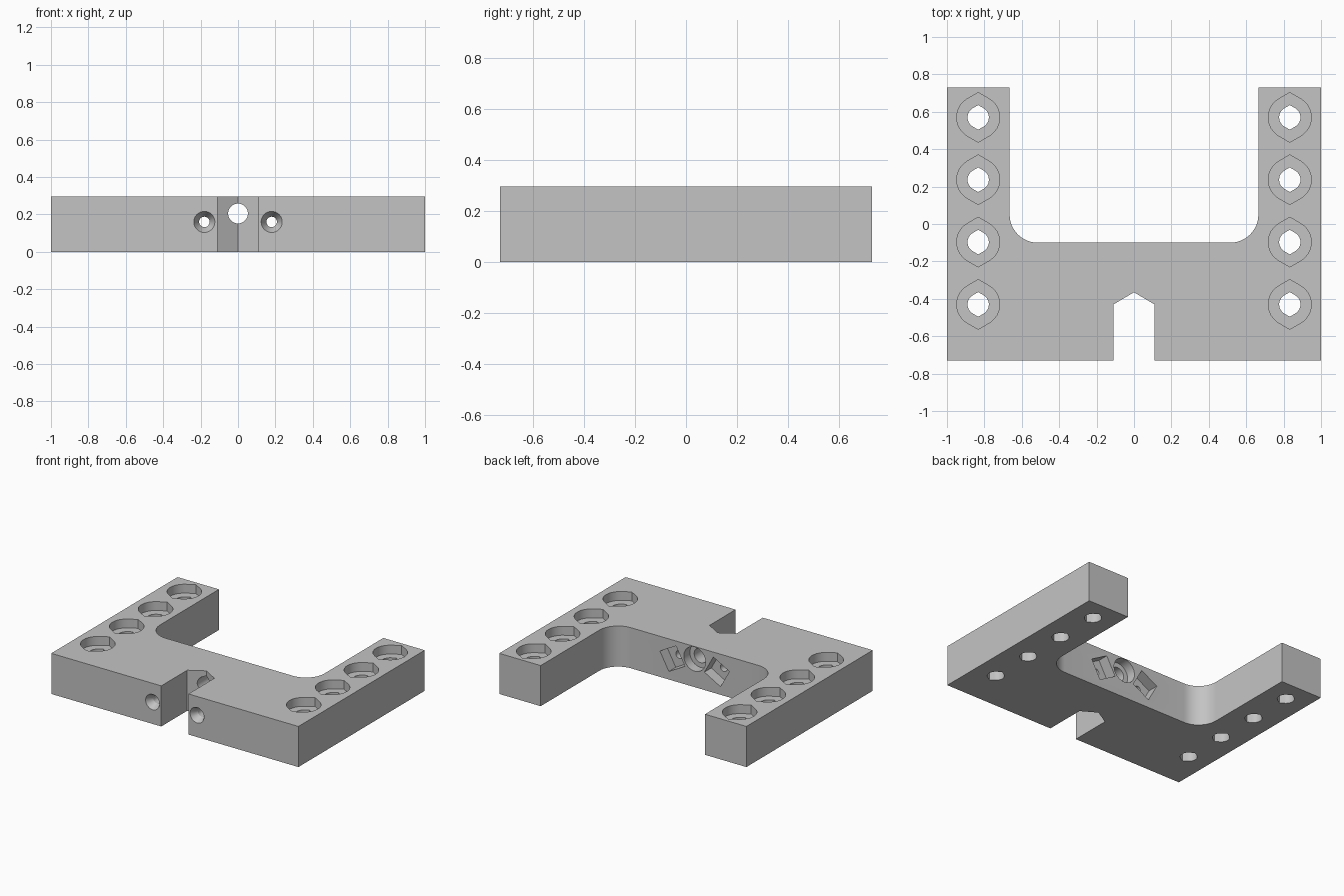
import bpy
import bmesh
from math import cos, sin, pi, radians
from mathutils import Matrix

cube = bpy.data.objects.get("Cube")
if cube:
    bpy.data.objects.remove(cube, do_unlink=True)

HEIGHT = 0.297

grey = bpy.data.materials.new("plain grey")
grey.use_nodes = True
colour = (0.55, 0.55, 0.55, 1)
grey.diffuse_color = colour
grey.node_tree.nodes["Principled BSDF"].inputs["Base Color"].default_value = colour


def add_object(name, bm):
    bmesh.ops.recalc_face_normals(bm, faces=bm.faces[:])
    mesh = bpy.data.meshes.new(name)
    bm.to_mesh(mesh)
    bm.free()
    mesh.materials.append(grey)
    obj = bpy.data.objects.new(name, mesh)
    bpy.context.collection.objects.link(obj)
    return obj


def prism(name, outline, z0, z1):
    """Extrude a flat outline from z0 to z1."""
    bm = bmesh.new()
    face = bm.faces.new([bm.verts.new((x, y, z0)) for x, y in outline])
    made = bmesh.ops.extrude_face_region(bm, geom=[face])["geom"]
    top = [v for v in made if isinstance(v, bmesh.types.BMVert)]
    bmesh.ops.translate(bm, verts=top, vec=(0, 0, z1 - z0))
    return add_object(name, bm)


def rod(name, x, z, y0, y1, r0, r1, sides=32, turn=0):
    """Cylinder, cone or polygon bar along y."""
    bm = bmesh.new()
    bmesh.ops.create_cone(bm, cap_ends=True, segments=sides,
                          radius1=r0, radius2=r1, depth=y1 - y0)
    spin = Matrix.Rotation(radians(turn), 4, 'Y')
    lay = Matrix.Rotation(-pi / 2, 4, 'X')
    place = Matrix.Translation((x, (y0 + y1) / 2, z))
    bmesh.ops.transform(bm, matrix=place @ spin @ lay, verts=bm.verts[:])
    return add_object(name, bm)


def pointed_circle(cx, cy, r):
    """Circle drawn out to a tangent point at both ends in y."""
    pts = []
    for side in (0, pi):
        for i in range(13):
            a = side + radians(-60 + 10 * i)
            pts.append((cx + r * cos(a), cy + r * sin(a)))
        tip = 1 if side == 0 else -1
        pts.append((cx, cy + tip * r / cos(radians(30))))
    return pts


# U-shaped body: right half of the outline, then its mirror
half = [(0, -0.365), (0.11, -0.43), (0.11, -0.73), (1, -0.73),
        (1, 0.73), (0.665, 0.73)]
for i in range(13):
    a = -radians(7.5 * i)
    half.append((0.515 + 0.15 * cos(a), 0.05 + 0.15 * sin(a)))
outline = half + [(-x, y) for x, y in reversed(half[1:])]
body = prism("bracket_body", outline, 0, HEIGHT)

cutters = []
for s in (-1, 1):
    # Arm mounting holes with recessed heads
    for row in range(4):
        y = -0.43 + row / 3
        cutters.append(prism("arm_hole", pointed_circle(s * 0.833, y, 0.057),
                             -0.1, HEIGHT + 0.1))
        cutters.append(prism("arm_recess", pointed_circle(s * 0.833, y, 0.115),
                             HEIGHT - 0.065, HEIGHT + 0.1))
    # Front screw holes, flared at the front, square nut pockets at the back
    cutters.append(rod("screw_hole", s * 0.18, 0.16, -0.9, 0.1, 0.028, 0.028))
    cutters.append(rod("screw_flare", s * 0.18, 0.16, -0.74, -0.68, 0.062, 0.028))
    cutters.append(rod("nut_pocket", s * 0.18, 0.16, -0.18, 0.02,
                       0.105, 0.105, 4, -s * 16))

# Central bore and its wider seat at the back
cutters.append(rod("centre_bore", 0, 0.205, -0.6, 0.1, 0.053, 0.053))
cutters.append(rod("centre_seat", 0, 0.205, -0.17, 0.02, 0.088, 0.088))

bpy.ops.object.select_all(action='DESELECT')
body.select_set(True)
bpy.context.view_layer.objects.active = body
for cutter in cutters:
    cutter.hide_render = True
    mod = body.modifiers.new("cut", 'BOOLEAN')
    mod.operation = 'DIFFERENCE'
    mod.solver = 'EXACT'
    mod.object = cutter
    bpy.ops.object.modifier_apply(modifier=mod.name)
    bpy.data.objects.remove(cutter, do_unlink=True)

bpy.ops.object.shade_smooth_by_angle(angle=radians(25))
